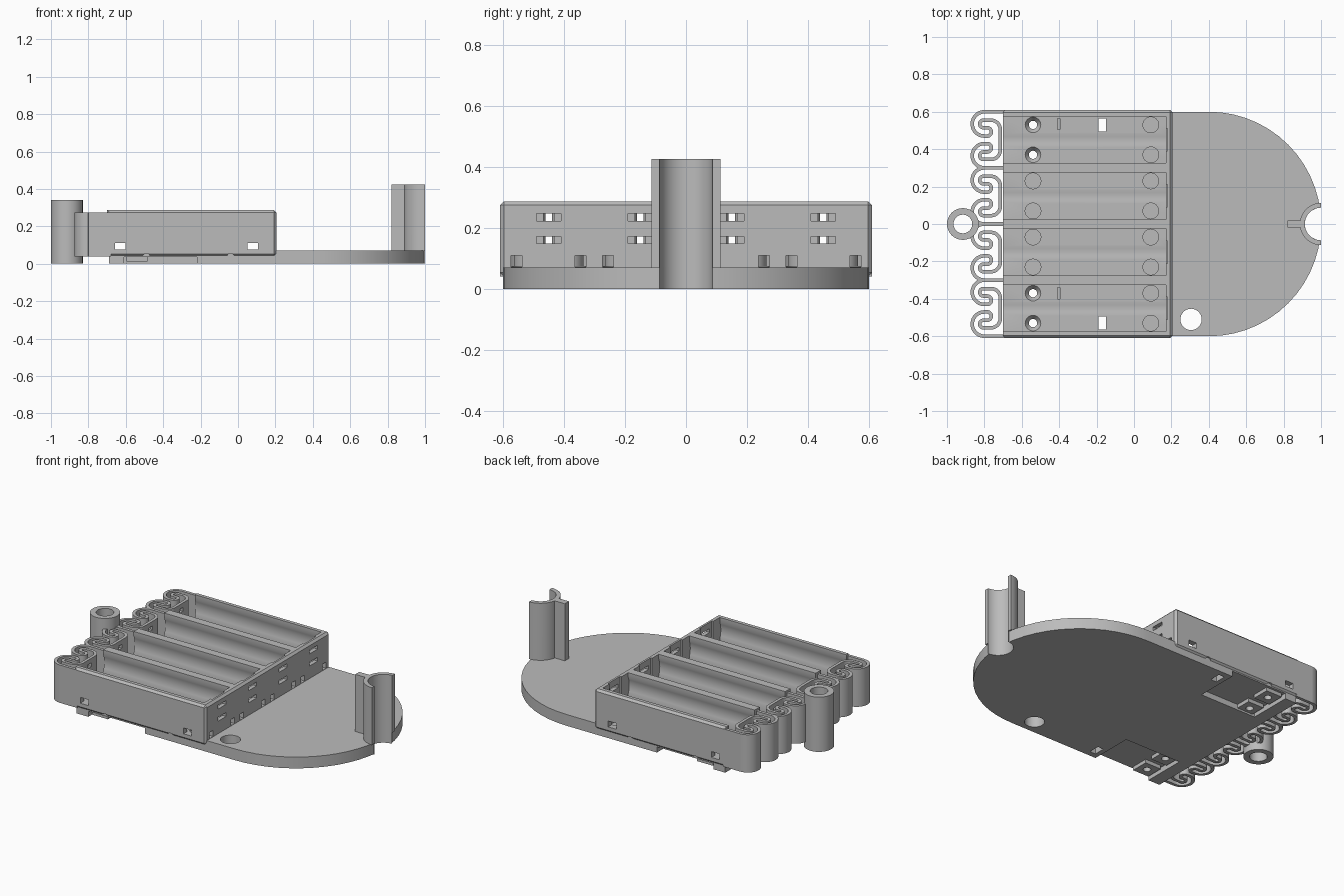
import bpy, bmesh
from math import sin, cos, pi, radians
from mathutils import Matrix, Vector

if "Cube" in bpy.data.objects:
    bpy.data.objects.remove(bpy.data.objects["Cube"], do_unlink=True)

grey = bpy.data.materials.new("plain grey")
grey.use_nodes = True
colour = (0.5, 0.5, 0.5, 1)
grey.diffuse_color = colour
grey.node_tree.nodes["Principled BSDF"].inputs["Base Color"].default_value = colour


# --- helpers ---
def box(bm, x0, x1, y0, y1, z0, z1):
    m = (Matrix.Translation(((x0 + x1) / 2, (y0 + y1) / 2, (z0 + z1) / 2))
         @ Matrix.Diagonal((x1 - x0, y1 - y0, z1 - z0, 1)))
    return bmesh.ops.create_cube(bm, size=1, matrix=m)


def cyl(bm, x, y, z0, z1, r0, r1=None, n=32):
    bmesh.ops.create_cone(bm, cap_ends=True, segments=n, radius1=r0, radius2=r1 or r0,
                          depth=z1 - z0, matrix=Matrix.Translation((x, y, (z0 + z1) / 2)))


def cyl_along(bm, axis, centre, length, r, n=48):
    turn = Matrix.Rotation(pi / 2, 4, "Y" if axis == "X" else "X")
    bmesh.ops.create_cone(bm, cap_ends=True, segments=n, radius1=r, radius2=r, depth=length,
                          matrix=Matrix.Translation(centre) @ turn)


def arc(cx, cy, r, a0, a1, n=14):
    angles = [radians(a0 + (a1 - a0) * i / n) for i in range(n + 1)]
    return [(cx + r * cos(a), cy + r * sin(a)) for a in angles]


def prism(bm, outline, z0, z1):
    face = bm.faces.new([bm.verts.new((x, y, z0)) for x, y in outline])
    top = bmesh.ops.extrude_face_region(bm, geom=[face])["geom"]
    bmesh.ops.translate(bm, vec=(0, 0, z1 - z0),
                        verts=[v for v in top if isinstance(v, bmesh.types.BMVert)])
    bmesh.ops.recalc_face_normals(bm, faces=bm.faces)


def make(name, bm):
    mesh = bpy.data.meshes.new(name)
    bm.to_mesh(mesh)
    bm.free()
    mesh.materials.append(grey)
    obj = bpy.data.objects.new(name, mesh)
    bpy.context.scene.collection.objects.link(obj)
    return obj


def bake(obj):
    graph = bpy.context.evaluated_depsgraph_get()
    mesh = bpy.data.meshes.new_from_object(obj.evaluated_get(graph))
    obj.modifiers.clear()
    obj.data = mesh


def cut(obj, build):
    bm = bmesh.new()
    build(bm)
    tool = make("cutter", bm)
    tool.hide_render = True
    mod = obj.modifiers.new("cut", "BOOLEAN")
    mod.operation, mod.solver, mod.object = "DIFFERENCE", "EXACT", tool
    bake(obj)
    bpy.data.objects.remove(tool, do_unlink=True)


def smooth(obj):
    bpy.ops.object.select_all(action="DESELECT")
    obj.select_set(True)
    bpy.context.view_layer.objects.active = obj
    bpy.ops.object.shade_smooth_by_angle(angle=radians(30))


BAYS = (-0.45, -0.15, 0.15, 0.45)
SCREW_Y = (-0.53, -0.37, 0.37, 0.53)


# --- cutters shared by the tray and base plate ---
def discs(bm):
    for c in BAYS:
        for y in (c - 0.08, c + 0.08):
            cyl(bm, 0.09, y, 0.062, 0.2, 0.042)
            if abs(c) < 0.3:
                cyl(bm, -0.54, y, 0.062, 0.2, 0.042)
            else:
                cyl(bm, -0.54, y, 0.045, 0.077, 0.02, 0.043)


def screw_holes(bm):
    for y in SCREW_Y:
        cyl(bm, -0.54, y, -0.1, 0.15, 0.022)


def wire_holes(bm):
    for s in (-1, 1):
        box(bm, -0.19, -0.15, s * 0.53 - 0.035, s * 0.53 + 0.035, -0.1, 0.15)
    for y in (0.535, -0.37):
        box(bm, -0.41, -0.395, y - 0.03, y + 0.03, 0.062, 0.15)
        box(bm, -0.32, -0.22, y - 0.03, y + 0.03, 0.0715, 0.15)


# --- base plate with rounded end ---
bm = bmesh.new()
prism(bm, [(-0.69, 0.6), (-0.69, -0.6)] + arc(0.4, 0, 0.6, -90, 90, 28), 0, 0.07)
base = make("base_plate", bm)


def base_openings(bm):
    cyl(bm, 0.305, -0.51, -0.1, 0.2, 0.057)
    cyl(bm, 1.0, 0, -0.1, 0.2, 0.087)


def underside_pockets(bm):
    for s in (-1, 1):
        ys = sorted((s * 0.33, s * 0.65))
        box(bm, -0.61, -0.22, ys[0], ys[1], -0.1, 0.035)


for tool in (base_openings, underside_pockets, discs, screw_holes, wire_holes):
    cut(base, tool)

# --- screw pads inside the underside pockets ---
bm = bmesh.new()
for y in SCREW_Y:
    box(bm, -0.595, -0.485, y - 0.055, y + 0.055, 0.012, 0.04)
pads = make("screw_pads", bm)
cut(pads, screw_holes)

# --- battery tray ---
bm = bmesh.new()
box(bm, -0.7, 0.205, -0.61, 0.61, 0.04, 0.287)
bmesh.ops.bevel(bm, geom=[e for e in bm.edges if max(v.co.x for v in e.verts) > 0
                          or abs(e.verts[0].co.y - e.verts[1].co.y) < 0.01],
                offset=0.013, segments=1, affect="EDGES")
tray = make("battery_tray", bm)


def bays(bm):
    for c in BAYS:
        box(bm, -0.8, 0.17, c - 0.125, c + 0.125, 0.075, 0.4)


def troughs(bm):
    for c in BAYS:
        cyl_along(bm, "X", (-0.315, c, 0.206), 0.97, 0.135)


def side_slots(bm):
    for x in (-0.63, 0.08):
        box(bm, x - 0.028, x + 0.028, -0.8, 0.8, 0.0755, 0.112)


def contact_recesses(bm):
    for c in BAYS:
        box(bm, 0.1, 0.18, c - 0.06, c + 0.06, 0.12, 0.4)


def end_slots(bm):
    for c in BAYS:
        for z in (0.16, 0.235):
            box(bm, 0.1, 0.3, c - 0.04, c + 0.04, z - 0.012, z + 0.012)
        for y in (c - 0.105, c + 0.105):
            box(bm, 0.1, 0.3, y - 0.018, y + 0.018, 0.072, 0.11)


def bottom_notches(bm):
    for x in (-0.49, -0.04):
        cyl_along(bm, "Y", (x, 0, 0.036), 1.4, 0.02, 16)


for tool in (bays, troughs, side_slots, contact_recesses, end_slots,
             bottom_notches, discs, screw_holes, wire_holes):
    cut(tray, tool)

# --- curled springs at the open end of each bay ---
LOW, HIGH = 0.04, 0.275
curl = (arc(-0.8, 0.085, 0.065, 90, 270) + arc(-0.785, 0.0425, 0.0225, -90, 90)
        + arc(-0.805, 0.085, 0.02, 270, 90) + arc(-0.765, 0.055, 0.05, 90, 0))
bm = bmesh.new()
for c in BAYS:
    for s in (-1, 1):
        rows = [[bm.verts.new((x, c + s * y, z)) for z in (LOW, HIGH)] for x, y in curl]
        for a, b in zip(rows, rows[1:]):
            bm.faces.new((a[0], b[0], b[1], a[1]))
springs = make("curled_springs", bm)
solid = springs.modifiers.new("thickness", "SOLIDIFY")
solid.thickness, solid.offset = 0.019, 0
bake(springs)

bm = bmesh.new()
for i in range(5):
    y = -0.6 + 0.3 * i
    box(bm, -0.8 if i != 2 else -0.84, -0.68, y - 0.0095, y + 0.0095, LOW, HIGH)
strips = make("spring_strips", bm)

bm = bmesh.new()
for c in BAYS:
    box(bm, -0.724, -0.7055, c - 0.06, c + 0.06, LOW, HIGH)
plates = make("contact_plates", bm)


def plate_slots(bm):
    for c in BAYS:
        for z in (0.16, 0.235):
            box(bm, -0.8, -0.6, c - 0.017, c + 0.017, z - 0.012, z + 0.012)


cut(plates, plate_slots)

# --- tubular post behind the springs ---
bm = bmesh.new()
cyl(bm, -0.915, 0, 0, 0.34, 0.085)
tube = make("tube_post", bm)
cut(tube, lambda b: cyl(b, -0.915, 0, -0.1, 0.5, 0.05))

# --- half-round post with rib at the rounded end ---
bm = bmesh.new()
prism(bm, arc(1.0, 0, 0.113, 90, 270, 24) + arc(1.0, 0, 0.087, 270, 90, 24), 0.0, 0.425)
half_post = make("half_round_post", bm)
cut(half_post, lambda b: box(b, 0.5, 1.2, 0.0872, 0.3, -0.1, 0.069))
cut(half_post, lambda b: box(b, 0.5, 1.2, -0.3, -0.0872, -0.1, 0.069))
bm = bmesh.new()
box(bm, 0.82, 0.9, -0.02, 0.02, 0.05, 0.425)
rib = make("post_rib", bm)

for obj in (base, pads, tray, springs, tube, half_post):
    smooth(obj)
